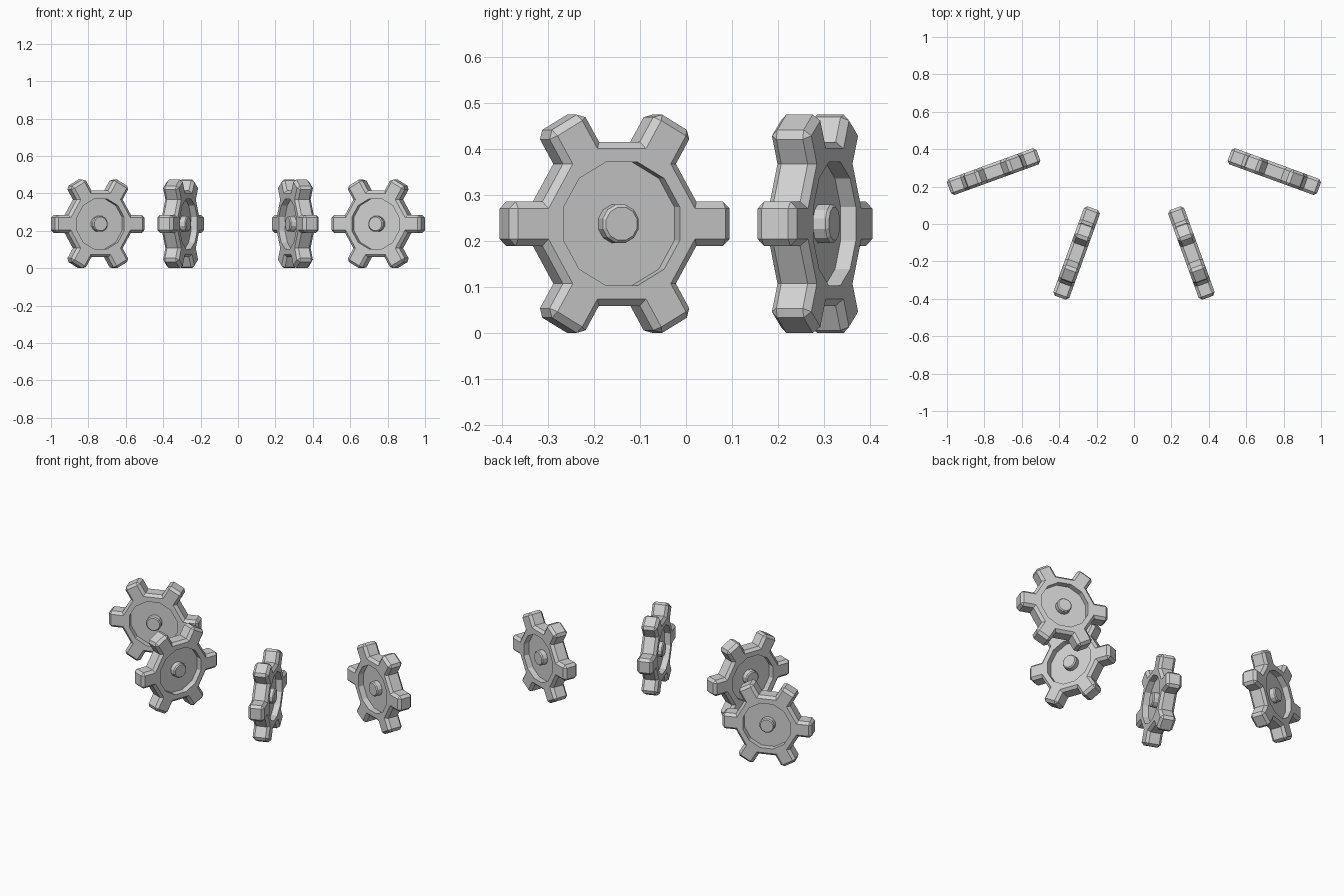
import bpy, bmesh, math
from mathutils import Matrix

if "Cube" in bpy.data.objects:
    bpy.data.objects.remove(bpy.data.objects["Cube"])

TEETH = 6
TIP_R, VALLEY_R, HALF_W = 0.2545, 0.178, 0.048   # tooth tip, valley flat, half tooth width
HALF_T, CHAMFER = 0.0455, 0.015                  # half gear thickness, outer chamfer
SIDES = 12
# lathe profile (radius, height) of the dished web and hub on one side
DISH = [(0.139, HALF_T), (0.139, 0.0105), (0.043, 0.0105), (0.043, 0.039), (0.037, 0.045)]

steel = bpy.data.materials.new("steel grey")
steel.diffuse_color = (0.64, 0.64, 0.64, 1)
steel.use_nodes = True
steel.node_tree.nodes["Principled BSDF"].inputs["Base Color"].default_value = steel.diffuse_color


def outline():
    """Four points per tooth: root, tip, tip, root."""
    half = math.pi / TEETH
    root_x = (VALLEY_R - HALF_W * math.sin(half)) / math.cos(half)
    pts = []
    for i in range(TEETH):
        a = 2 * half * i
        for x, y in ((root_x, -HALF_W), (TIP_R, -HALF_W), (TIP_R, HALF_W), (root_x, HALF_W)):
            pts.append((x * math.cos(a) - y * math.sin(a), x * math.sin(a) + y * math.cos(a)))
    return pts


def gear_mesh():
    bm = bmesh.new()
    pts = outline()
    n = len(pts)
    rims = []
    for s in (1, -1):
        rim = [bm.verts.new((x, y, s * HALF_T)) for x, y in pts]
        rims.append(rim)
        # dish and hub rings, corners lined up with the tooth roots
        rings = []
        for r, z in DISH:
            angles = [math.radians(-15 + 30 * k) for k in range(SIDES)]
            rings.append([bm.verts.new((r * math.cos(a), r * math.sin(a), s * z)) for a in angles])
        for inner, outer in zip(rings[1:], rings):
            for k in range(SIDES):
                m = (k + 1) % SIDES
                bm.faces.new((outer[k], outer[m], inner[m], inner[k]))
        bm.faces.new(rings[-1])
        # flat face: one piece per tooth and one per valley
        top = rings[0]
        for i in range(TEETH):
            a, b, c = top[2 * i], top[2 * i + 1], top[(2 * i + 2) % SIDES]
            bm.faces.new([a] + rim[4 * i:4 * i + 4] + [b])
            bm.faces.new((b, rim[4 * i + 3], rim[(4 * i + 4) % n], c))
    # toothed edge
    for j in range(n):
        m = (j + 1) % n
        bm.faces.new((rims[0][j], rims[0][m], rims[1][m], rims[1][j]))
    bmesh.ops.recalc_face_normals(bm, faces=bm.faces[:])
    # chamfer the rims and tooth tip corners
    edges = [bm.edges.get((rim[j], rim[(j + 1) % n])) for rim in rims for j in range(n)]
    edges += [bm.edges.get((rims[0][j], rims[1][j])) for j in range(n) if j % 4 in (1, 2)]
    bmesh.ops.bevel(bm, geom=edges, offset=CHAMFER, offset_type='OFFSET', segments=1,
                    profile=0.5, affect='EDGES', clamp_overlap=False)
    bmesh.ops.recalc_face_normals(bm, faces=bm.faces[:])
    me = bpy.data.meshes.new("gear")
    bm.to_mesh(me)
    bm.free()
    me.materials.append(steel)
    return me


# two mirrored pairs of upright gears
mesh = gear_mesh()
for side, s in (("right", 1), ("left", -1)):
    for place, x, y, turn in (("back", 0.75, 0.28, -20), ("front", 0.307, -0.155, -70)):
        gear = bpy.data.objects.new(f"{place}_{side}_gear", mesh)
        bpy.context.scene.collection.objects.link(gear)
        gear.matrix_world = (Matrix.Translation((s * x, y, 0.237))
                             @ Matrix.Rotation(math.radians(s * turn), 4, 'Z')
                             @ Matrix.Rotation(math.radians(90), 4, 'X'))
